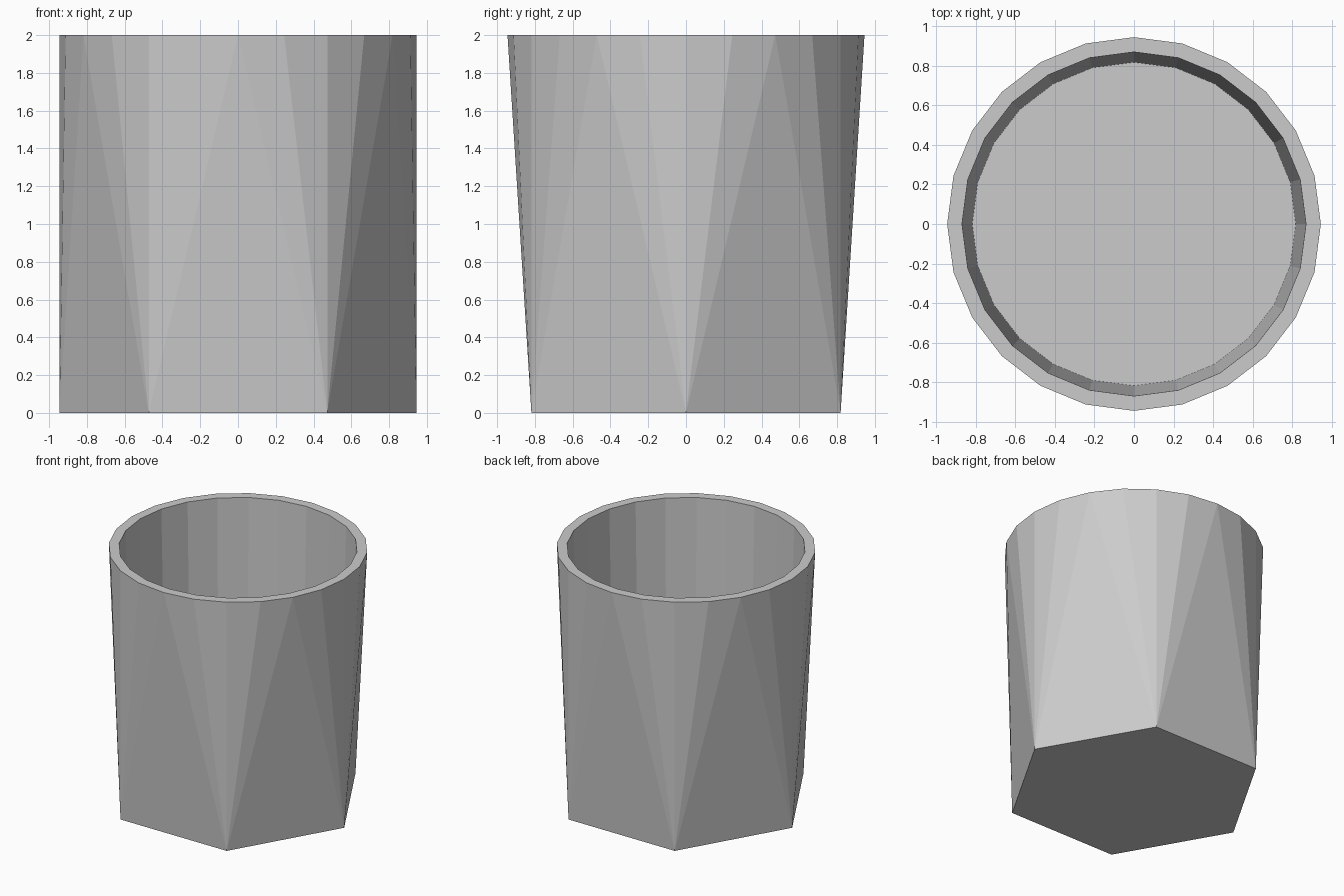
import bpy, bmesh
from math import sin, cos, tau

if "Cube" in bpy.data.objects:
    bpy.data.objects.remove(bpy.data.objects["Cube"])

R = 0.945          # outer radius of rim and base corners
HEIGHT = 2.0
FLOOR = 0.1        # height of the inside floor
SIDES, CORNERS = 24, 6
STEP = SIDES // CORNERS

bm = bmesh.new()


def ring(radius, z, n):
    return [bm.verts.new((radius * cos(tau * i / n), radius * sin(tau * i / n), z))
            for i in range(n)]


base = ring(R, 0, CORNERS)
rim_out = ring(R, HEIGHT, SIDES)
rim_in = ring(0.87, HEIGHT, SIDES)
floor = ring(0.818, FLOOR, SIDES)

# outer wall: each hexagon corner fans out to the nearest rim segments
for c in range(CORNERS):
    mid = c * STEP
    for k in range(-STEP // 2, STEP // 2):
        bm.faces.new((base[c], rim_out[(mid + k + 1) % SIDES], rim_out[(mid + k) % SIDES]))
    nxt = (c + 1) % CORNERS
    bm.faces.new((base[c], base[nxt], rim_out[(mid + STEP // 2) % SIDES]))

# flat rim and tapered inner wall
for a, b in ((rim_out, rim_in), (rim_in, floor)):
    for i in range(SIDES):
        j = (i + 1) % SIDES
        bm.faces.new((a[i], a[j], b[j], b[i]))

# underside and inside floor
bm.faces.new(base)
bm.faces.new(floor)
bmesh.ops.recalc_face_normals(bm, faces=bm.faces[:])

mesh = bpy.data.meshes.new("hexagonal_cup")
bm.to_mesh(mesh)
bm.free()
cup = bpy.data.objects.new("hexagonal_cup", mesh)
bpy.context.collection.objects.link(cup)
